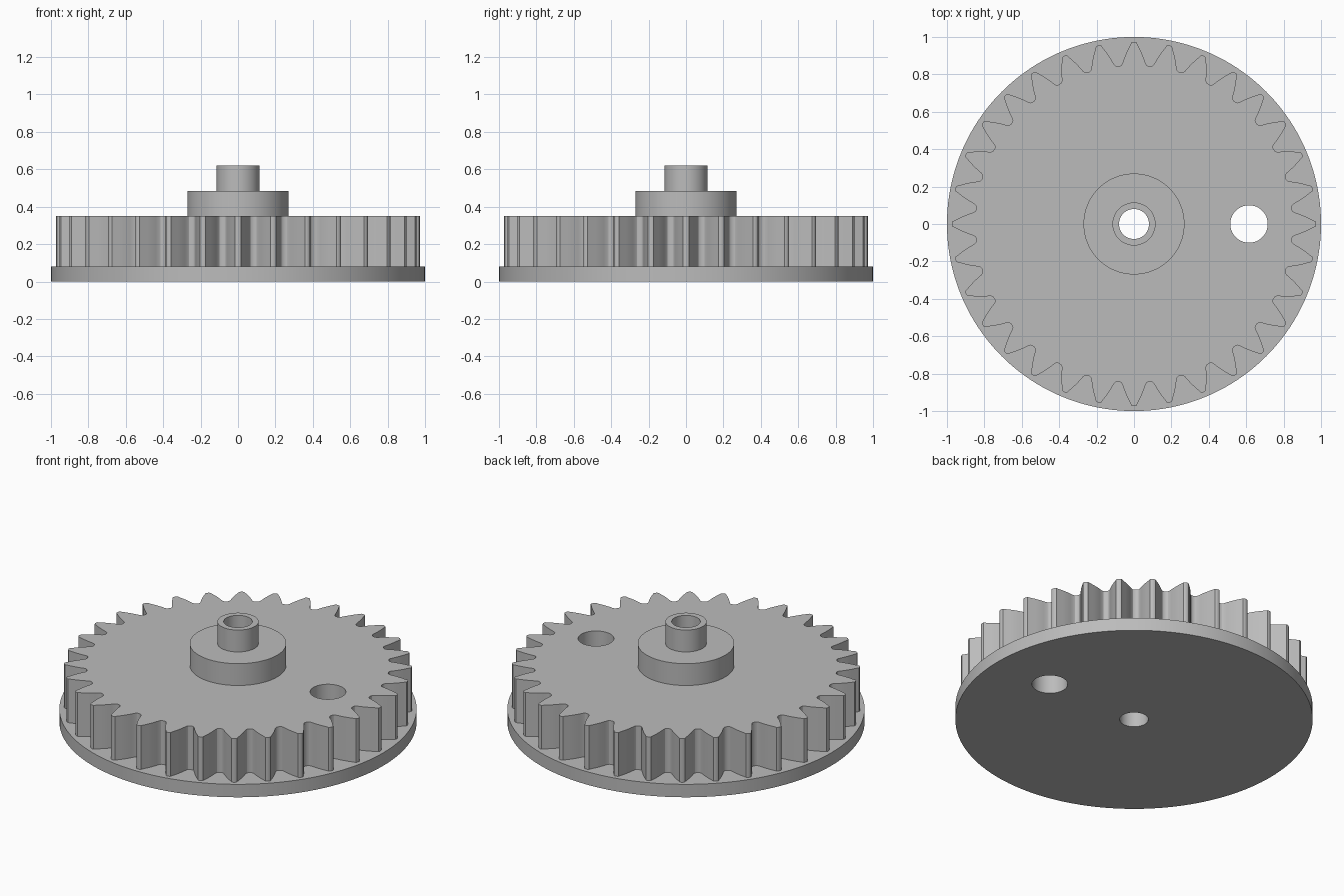
import bpy, bmesh
from math import sin, cos, pi, radians

cube = bpy.data.objects.get("Cube")
if cube:
    bpy.data.objects.remove(cube)

grey = bpy.data.materials.new("plain grey")
grey.use_nodes = True
colour = (0.5, 0.5, 0.5, 1)
grey.diffuse_color = colour
grey.node_tree.nodes["Principled BSDF"].inputs["Base Color"].default_value = colour


def circle(radius, x=0, sides=96):
    return [(x + radius * cos(2 * pi * i / sides), radius * sin(2 * pi * i / sides))
            for i in range(sides)]


def gear_outline(teeth):
    # Half a tooth from tip to root: (radius, sideways offset)
    half = [(0.973, 0.006), (0.969, 0.015), (0.955, 0.021), (0.93, 0.034),
            (0.90, 0.047), (0.875, 0.056), (0.857, 0.062), (0.848, 0.068), (0.844, 0.076)]
    tooth = [(r, -s) for r, s in reversed(half)] + half
    points = []
    for i in range(teeth):
        a = 2 * pi * i / teeth
        points += [(r * cos(a) - s * sin(a), r * sin(a) + s * cos(a)) for r, s in tooth]
    return points


def plate(name, outlines, bottom, top):
    # Filled outline with holes, extruded to a solid slab
    curve = bpy.data.curves.new(name, "CURVE")
    curve.dimensions = "2D"
    curve.fill_mode = "BOTH"
    curve.extrude = (top - bottom) / 2
    for outline in outlines:
        spline = curve.splines.new("POLY")
        spline.points.add(len(outline) - 1)
        for point, (x, y) in zip(spline.points, outline):
            point.co = (x, y, 0, 1)
        spline.use_cyclic_u = True
    temp = bpy.data.objects.new(name + " outline", curve)
    bpy.context.collection.objects.link(temp)
    graph = bpy.context.evaluated_depsgraph_get()
    mesh = bpy.data.meshes.new_from_object(temp.evaluated_get(graph))
    bpy.data.objects.remove(temp)
    bpy.data.curves.remove(curve)

    # Weld caps to walls and settle the slab at its height
    bm = bmesh.new()
    bm.from_mesh(mesh)
    bmesh.ops.remove_doubles(bm, verts=bm.verts, dist=0.0001)
    bmesh.ops.recalc_face_normals(bm, faces=bm.faces)
    bmesh.ops.translate(bm, verts=bm.verts, vec=(0, 0, (top + bottom) / 2))
    bm.to_mesh(mesh)
    bm.free()
    mesh.materials.clear()
    mesh.materials.append(grey)

    obj = bpy.data.objects.new(name, mesh)
    bpy.context.collection.objects.link(obj)
    bpy.ops.object.select_all(action="DESELECT")
    obj.select_set(True)
    bpy.context.view_layer.objects.active = obj
    bpy.ops.object.shade_smooth_by_angle(angle=radians(25))
    return obj


bore = circle(0.08)
side_hole = circle(0.1, x=0.615)

plate("base_flange", [circle(1, sides=160), bore, side_hole], 0, 0.08)
plate("toothed_wheel", [gear_outline(32), bore, side_hole], 0.08, 0.35)
plate("boss", [circle(0.27), bore], 0.35, 0.485)
plate("hub", [circle(0.115), bore], 0.485, 0.62)
